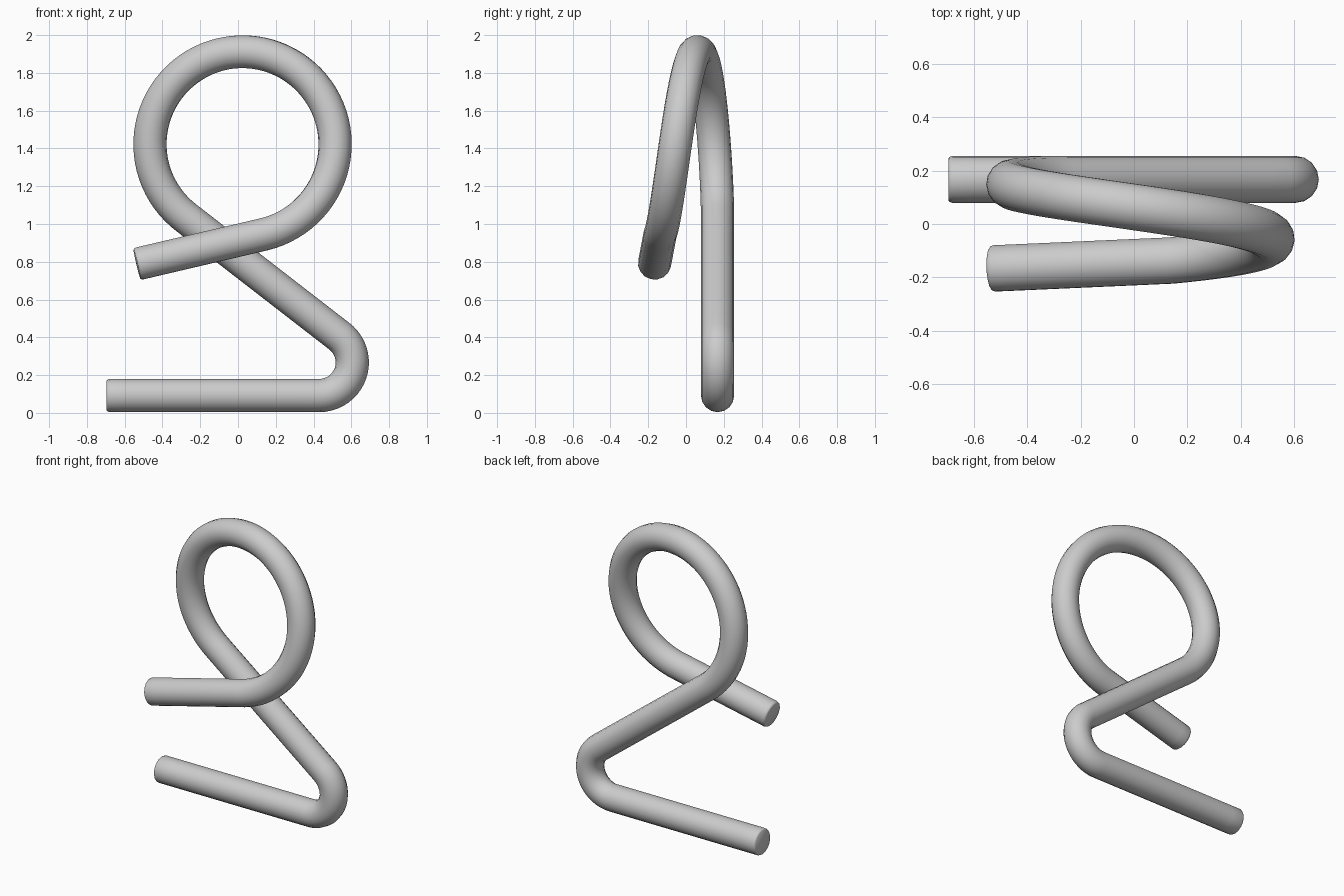
import bpy, bmesh
from math import sin, cos, radians

if "Cube" in bpy.data.objects:
    bpy.data.objects.remove(bpy.data.objects["Cube"])

R = 0.088      # tube radius
Y = 0.167      # depth offset of the two ends
path = []


def line(a, b, n):
    """Points from a up to, not including, b."""
    for i in range(n):
        t = i / n
        path.append(tuple(p + (q - p) * t for p, q in zip(a, b)))


def arc(cx, cz, r, a0, a1, n, depth):
    for i in range(n + 1):
        u = i / n
        a = radians(a0 + (a1 - a0) * u)
        path.append((cx + r * cos(a), depth(u), cz + r * sin(a)))


# Foot bar and lower bend
line((-0.695, Y, 0.092), (0.43, Y, 0.092), 12)
arc(0.43, 0.267, 0.175, -90, 53, 20, lambda u: Y)

# Diagonal bar up to the big loop, which drifts forward as it turns
start = path.pop()
a0, a1 = 233, -76.5
cx, cz, r = 0.024, 1.422, 0.49
line(start, (cx + r * cos(radians(a0)), Y, cz + r * sin(radians(a0))), 12)
arc(cx, cz, r, a0, a1, 72, lambda u: Y - 0.304 * (2.2 * u**2 - 1.2 * u**3))

# Free upper end
line(path.pop(), (-0.535, -Y, 0.788), 10)
path.append((-0.535, -Y, 0.788))

# Slightly rounded rims at both ends
def toward(a, b, d):
    length = sum((q - p) ** 2 for p, q in zip(a, b)) ** 0.5
    return tuple(p + (q - p) * d / length for p, q in zip(a, b))


first, last = path[0], path[-1]
head = [toward(first, path[1], d) for d in (0.004, 0.014)]
tail = [toward(last, path[-2], d) for d in (0.014, 0.004)]
path = [first] + head + path[1:-1] + tail + [last]
radii = [0.9, 0.96, 1] + [1] * (len(path) - 6) + [1, 0.96, 0.9]

curve = bpy.data.curves.new("bent_tube", "CURVE")
curve.dimensions = "3D"
curve.bevel_depth = R
curve.bevel_resolution = 6
curve.use_fill_caps = True
spline = curve.splines.new("POLY")
spline.points.add(len(path) - 1)
for pt, co, rad in zip(spline.points, path, radii):
    pt.co = (*co, 1)
    pt.radius = rad
tube = bpy.data.objects.new("bent_tube", curve)
bpy.context.collection.objects.link(tube)

# Turn into a closed, smooth mesh
bpy.context.view_layer.objects.active = tube
tube.select_set(True)
bpy.ops.object.convert(target="MESH")
tube = bpy.context.object
bm = bmesh.new()
bm.from_mesh(tube.data)
bmesh.ops.remove_doubles(bm, verts=bm.verts, dist=0.0001)
bmesh.ops.recalc_face_normals(bm, faces=bm.faces)
bm.to_mesh(tube.data)
bm.free()
bpy.ops.object.shade_smooth_by_angle(angle=radians(40))
